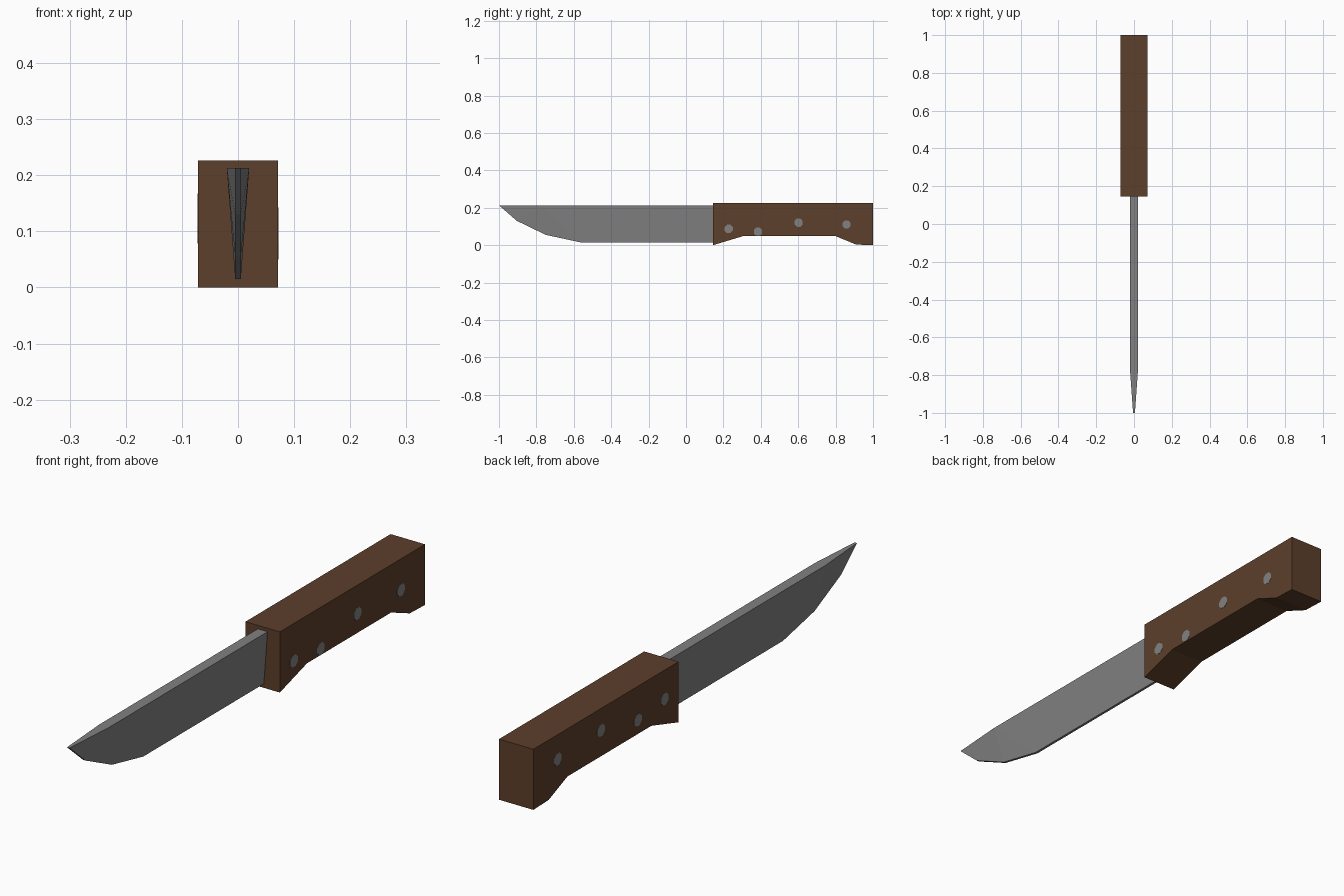
import bpy, bmesh, math
from mathutils import Matrix

if "Cube" in bpy.data.objects:
    bpy.data.objects.remove(bpy.data.objects["Cube"])


def material(name, rgb):
    m = bpy.data.materials.new(name)
    m.diffuse_color = (*rgb, 1)
    m.use_nodes = True
    m.node_tree.nodes["Principled BSDF"].inputs["Base Color"].default_value = m.diffuse_color
    return m


steel = material("grey steel", (0.22, 0.22, 0.22))
wood = material("brown wood", (0.107, 0.050, 0.024))


def finish(bm, name, mat):
    bmesh.ops.recalc_face_normals(bm, faces=bm.faces)
    me = bpy.data.meshes.new(name)
    bm.to_mesh(me)
    bm.free()
    me.materials.append(mat)
    ob = bpy.data.objects.new(name, me)
    bpy.context.collection.objects.link(ob)
    return ob


# Handle: side profile (y, z) extruded across x
HALF = 0.071
profile = [(0.145, 0.0), (0.305, 0.048), (0.80, 0.048), (0.91, 0.003),
           (1.0, 0.0), (1.0, 0.226), (0.145, 0.226)]
bm = bmesh.new()
face = bm.faces.new([bm.verts.new((-HALF, y, z)) for y, z in profile])
ext = bmesh.ops.extrude_face_region(bm, geom=[face])["geom"]
bmesh.ops.translate(bm, vec=(2 * HALF, 0, 0),
                    verts=[v for v in ext if isinstance(v, bmesh.types.BMVert)])
finish(bm, "handle", wood)

# Blade: wide spine tapering to a thin curved cutting edge
spine = [(0.16, 0.213), (-0.79, 0.213)]
edge = [(0.16, 0.015), (-0.565, 0.015), (-0.75, 0.055), (-0.905, 0.13), (-1.0, 0.213)]
bm = bmesh.new()
sides = []
for s in (-1, 1):
    sp = [bm.verts.new((s * 0.02, y, z)) for y, z in spine]
    ed = [bm.verts.new((s * 0.005, y, z)) for y, z in edge]
    bm.faces.new((sp[0], sp[1], ed[1], ed[0]))
    for a, b in zip(ed[1:], ed[2:]):
        bm.faces.new((sp[1], b, a))
    sides.append(sp + ed[:0:-1] + ed[:1])
left, right = sides
for i in range(len(left)):
    j = (i + 1) % len(left)
    bm.faces.new((left[i], left[j], right[j], right[i]))
finish(bm, "blade", steel)

# Rivets: thin discs on each cheek, (y, z on right, z on left)
bm = bmesh.new()
for y, z_right, z_left in [(0.228, 0.087, 0.118), (0.385, 0.072, 0.100),
                           (0.602, 0.120, 0.145), (0.858, 0.110, 0.135)]:
    for s, z in ((1, z_right), (-1, z_left)):
        bmesh.ops.create_cone(
            bm, cap_ends=True, segments=8, radius1=0.024, radius2=0.024, depth=0.006,
            matrix=Matrix.Translation((s * (HALF - 0.002), y, z))
            @ Matrix.Rotation(math.pi / 2, 4, 'Y') @ Matrix.Rotation(math.pi / 8, 4, 'Z'))
finish(bm, "rivets", steel)
